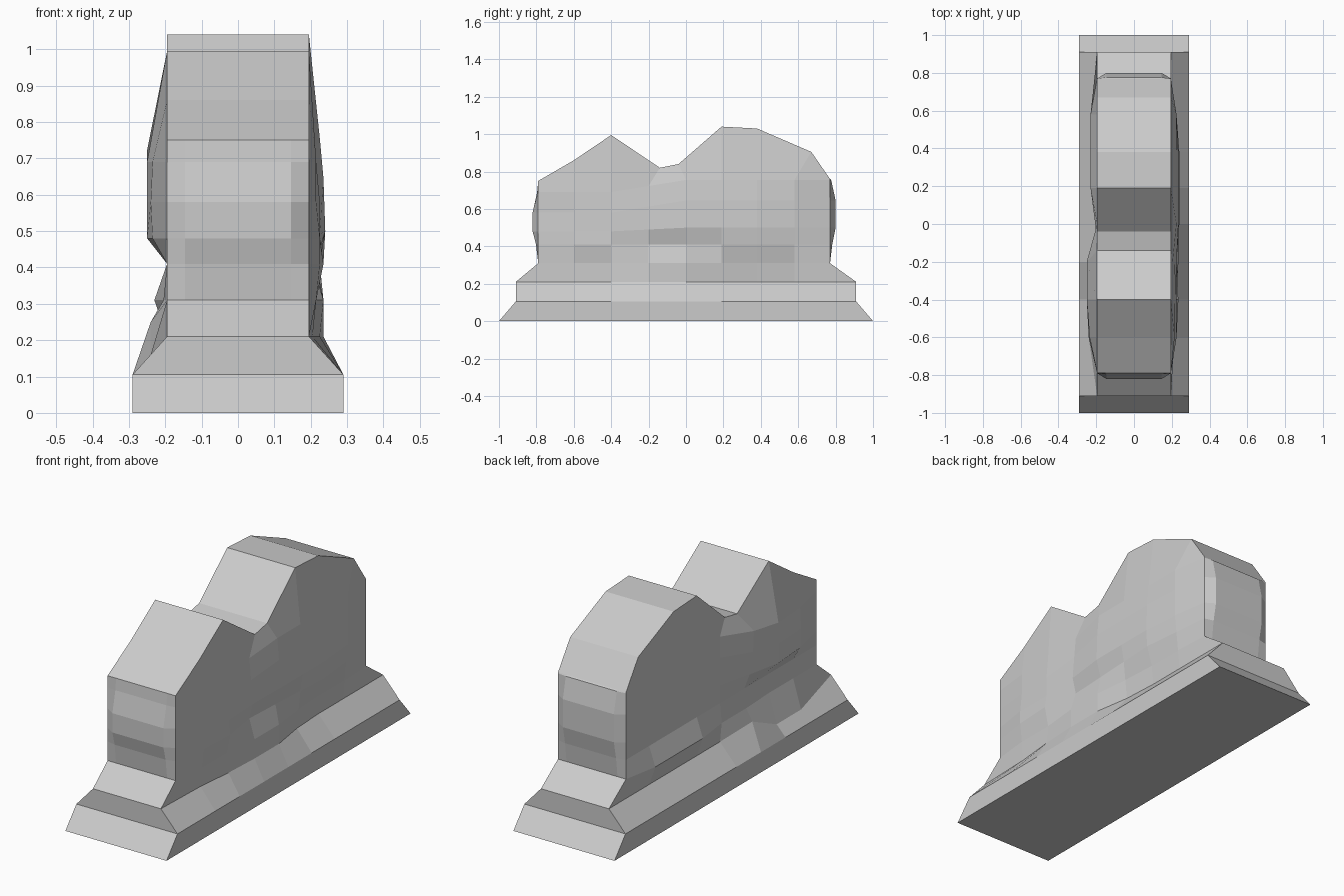
import bpy, bmesh

if "Cube" in bpy.data.objects:
    bpy.data.objects.remove(bpy.data.objects["Cube"])

# Column positions along the length, and the ridge outline (y, z) above them
COLS = [-.79, -.6, -.4, -.2, 0, .19, .38, .58, .77]
RIDGE = [(-.79, .75), (-.6, .86), (-.4, .995), (-.14, .82), (-.04, .84),
         (.19, 1.04), (.38, 1.03), (.67, .905), (.77, .76)]
LEVELS = [0, .105, .21, .31, .41, .48, .58, .69]   # heights of the courses
TOP = len(LEVELS)
HALF = .195

# Rough side bulges per course (hundredths, inner seven columns)
RIGHT = {2: [1, 3, 4, 4, 1, 0, 0], 3: [2, 2, 4, 4, 2, 1, 1],
         4: [3, 4, 1, 2, 3, 4, 2], 5: [3, 3, 3, 4.5, 4.5, 4.5, 3],
         6: [2, 3, 2, 4, 4, 4, 3], 7: [2, 2, 1, 3, 3, 3, 3]}
LEFT = {2: [4.5, 4.5, 4.5, 0, 0, 0, 0], 3: [0, 0, 1, 1, 3.5, 3.5, 3.5],
        5: [4, 5.5, 3, 0, 0, 0, 0], 6: [4.5, 5.5, 5, 0, 0, 0, 0],
        7: [4, 5.5, 5.5, 0, 0, 0, 0]}
FOOT_LEFT = {1: .16, 2: .16, 3: .25}               # uneven lower edge, left
END_BULGE = {4: .012, 5: .03, 6: .03, 7: .006}


def side_point(row, col, sign):
    """Point on the left (-1) or right (+1) flank."""
    y = COLS[col]
    if row == TOP:
        return (sign * HALF, *RIDGE[col])
    if col in (0, 8) and row < 3:
        y = (1 if row == 0 else .91) * (-1 if col == 0 else 1)
    z = LEVELS[row]
    if row >= 5:                                    # courses rise to the back
        z += (.02 if row == 5 else .065) * min(1, max(0, (y + .4) / .4))
    if row == 2 and sign < 0:
        z = FOOT_LEFT.get(col, z)
    x = .29 if row < 2 else HALF
    table = RIGHT if sign > 0 else LEFT
    if 0 < col < 8 and row in table:
        x += table[row][col - 1] / 100
    return (sign * x, y, z)


def end_points(row, col, sign):
    """Two points across an end wall, pushed out for the bulge."""
    x, y, z = side_point(row, col, sign)
    y += END_BULGE.get(row, 0) * (-1 if col == 0 else 1)
    return [(x * .75, y, z), (-x * .75, y, z)]


# Stone block: stepped base and body, lofted from one ring per course
bm = bmesh.new()
rings = []
for row in range(TOP + 1):
    pts = [side_point(row, c, 1) for c in range(9)]
    pts += end_points(row, 8, 1)
    pts += [side_point(row, c, -1) for c in range(8, -1, -1)]
    pts += end_points(row, 0, -1)
    rings.append([bm.verts.new(p) for p in pts])
n = len(rings[0])
for low, high in zip(rings, rings[1:]):
    for i in range(n):
        j = (i + 1) % n
        bm.faces.new((low[i], low[j], high[j], high[i]))
bm.faces.new(rings[0][::-1])

# Ridge strips across the top
t = rings[TOP]
for c in range(8):
    strip = [t[c], t[c + 1]]
    if c == 7:
        strip += [t[9], t[10]]
    strip += [t[18 - c], t[19 - c]]
    if c == 0:
        strip += [t[20], t[21]]
    bm.faces.new(strip)
bmesh.ops.recalc_face_normals(bm, faces=bm.faces)

mesh = bpy.data.meshes.new("carved_stone_block")
bm.to_mesh(mesh)
bm.free()
block = bpy.data.objects.new("carved_stone_block", mesh)
bpy.context.collection.objects.link(block)
